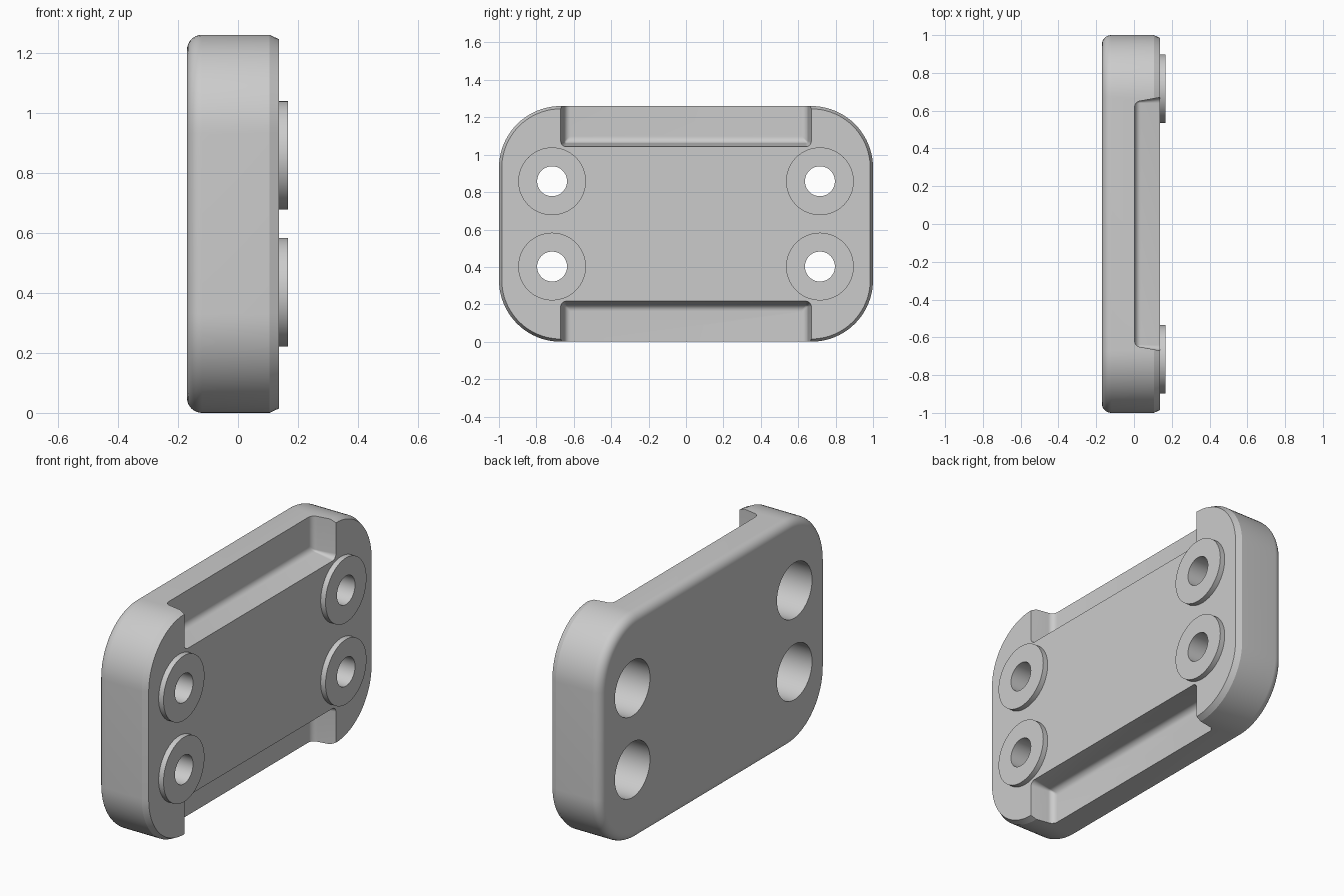
import bpy, bmesh, math

if "Cube" in bpy.data.objects:
    bpy.data.objects.remove(bpy.data.objects["Cube"], do_unlink=True)

MID = 0.63
FRONT, BACK = 0.137, -0.17

grey = bpy.data.materials.new("light grey")
grey.use_nodes = True
grey.diffuse_color = (0.6, 0.6, 0.6, 1)
grey.node_tree.nodes["Principled BSDF"].inputs["Base Color"].default_value = (0.6, 0.6, 0.6, 1)


def rounded_loft(name, cz, half_y, half_z, radius, profile, steps):
    """Loft rounded rectangles along x; profile holds (x, inset) pairs."""
    bm = bmesh.new()
    rings = []
    for x, inset in profile:
        r = max(radius - inset, 0.008)
        cy, ch = half_y - inset - r, half_z - inset - r
        ring = []
        for corner, (sy, sz) in enumerate([(1, 1), (-1, 1), (-1, -1), (1, -1)]):
            for i in range(steps + 1):
                a = math.pi / 2 * (corner + i / steps)
                ring.append(bm.verts.new((x, sy * cy + r * math.cos(a), cz + sz * ch + r * math.sin(a))))
        rings.append(ring)
    n = len(rings[0])
    for a, b in zip(rings, rings[1:]):
        for i in range(n):
            j = (i + 1) % n
            bm.faces.new((a[i], a[j], b[j], b[i]))
    bm.faces.new(rings[0])
    bm.faces.new(rings[-1])
    bmesh.ops.recalc_face_normals(bm, faces=bm.faces[:])
    mesh = bpy.data.meshes.new(name)
    bm.to_mesh(mesh)
    bm.free()
    mesh.materials.append(grey)
    obj = bpy.data.objects.new(name, mesh)
    bpy.context.collection.objects.link(obj)
    return obj


def rod(name, x0, x1, y, z, radius):
    """Cylinder lying along x."""
    bpy.ops.mesh.primitive_cylinder_add(vertices=64, radius=radius, depth=x1 - x0,
                                        location=((x0 + x1) / 2, y, z), rotation=(0, math.pi / 2, 0))
    obj = bpy.context.object
    obj.name = name
    obj.data.materials.append(grey)
    return obj


def combine(target, tool, operation):
    mod = target.modifiers.new(tool.name, "BOOLEAN")
    mod.operation, mod.solver, mod.object = operation, "EXACT", tool
    bpy.ops.object.select_all(action="DESELECT")
    bpy.context.view_layer.objects.active = target
    target.select_set(True)
    bpy.ops.object.modifier_apply(modifier=mod.name)
    bpy.data.objects.remove(tool, do_unlink=True)


# Plate: round fillet on the back rim, small chamfer on the front rim
fillet = 0.05
angles = [math.pi / 2 * i / 8 for i in range(9)]
rim = [(BACK + fillet * (1 - math.sin(a)), fillet * (1 - math.cos(a))) for a in reversed(angles)]
plate = rounded_loft("mounting_plate", MID, 1.0, MID, 0.33, rim + [(0.105, 0), (FRONT, 0.015)], 20)

# Drafted recesses open to the top and bottom edges, with filleted floors
floor, bend = 0.003, 0.035
pocket = [(floor + bend * (1 - math.sin(a)), 0.018 + bend * (1 - math.cos(a))) for a in reversed(angles)]
for side in (1, -1):
    depth = 0.3
    cutter = rounded_loft("recess_cutter", MID + side * (0.413 + depth), 0.67, depth, 0.03,
                          pocket + [(FRONT, 0), (FRONT + 0.1, -0.015)], 8)
    combine(plate, cutter, "DIFFERENCE")

# Raised bosses with a through hole and a wide counterbore from the back
for y in (-0.716, 0.716):
    for z in (MID - 0.228, MID + 0.228):
        combine(plate, rod("boss", 0.08, 0.167, y, z, 0.181), "UNION")
        combine(plate, rod("bore_cutter", -0.3, 0.3, y, z, 0.08), "DIFFERENCE")
        combine(plate, rod("counterbore_cutter", -0.3, 0.05, y, z, 0.155), "DIFFERENCE")

bpy.ops.object.select_all(action="DESELECT")
bpy.context.view_layer.objects.active = plate
plate.select_set(True)
bpy.ops.object.shade_smooth_by_angle(angle=math.radians(25))
